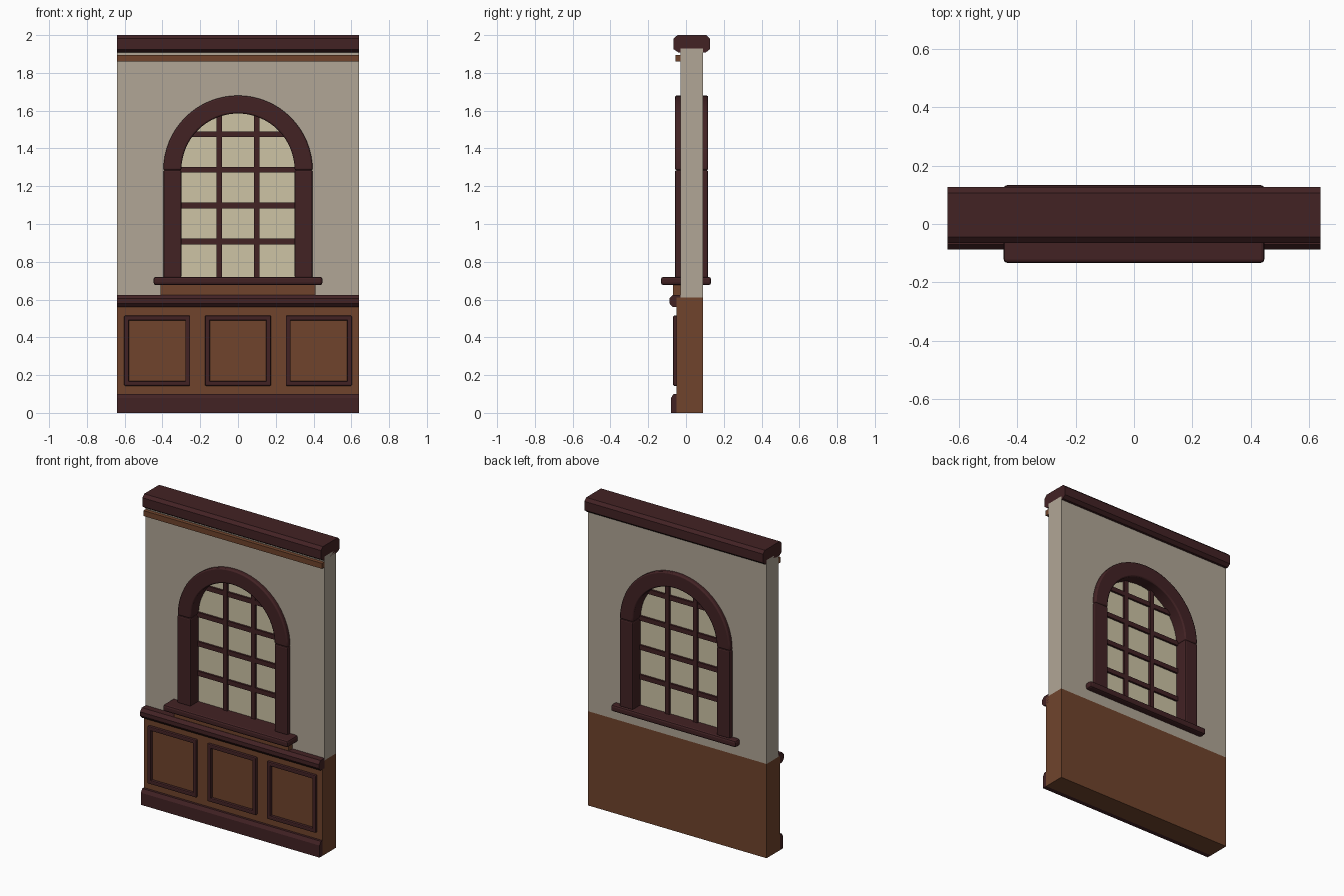
import bpy, bmesh, math

if "Cube" in bpy.data.objects:
    bpy.data.objects.remove(bpy.data.objects["Cube"])


def material(name, rgb):
    m = bpy.data.materials.new(name)
    lin = [((c / 255 + 0.055) / 1.055) ** 2.4 for c in rgb]
    m.diffuse_color = (*lin, 1)
    m.use_nodes = True
    m.node_tree.nodes["Principled BSDF"].inputs["Base Color"].default_value = m.diffuse_color
    return m


DARK = material("dark wood", (66, 34, 36))
BROWN = material("brown wood", (112, 68, 44))
PLASTER = material("plaster", (177, 166, 150))
PANE = material("cream glass", (205, 196, 165))

HALF = 0.64                     # half width of the wall section
SPRING = 1.285                  # height where the arch starts
R_IN, R_OUT = 0.30, 0.395       # arch radii


def prism(name, pts, axis, lo, hi, mat, bevel=0.0):
    """Extrude a closed outline: (y, z) along x, or (x, z) along y."""
    bm = bmesh.new()
    place = (lambda p, t: (t, p[0], p[1])) if axis == "x" else (lambda p, t: (p[0], t, p[1]))
    rings = [[bm.verts.new(place(p, t)) for p in pts] for t in (lo, hi)]
    n = len(pts)
    for i in range(n):
        j = (i + 1) % n
        bm.faces.new((rings[0][i], rings[0][j], rings[1][j], rings[1][i]))
    for ring in rings:
        bm.faces.new(ring)
    bmesh.ops.recalc_face_normals(bm, faces=bm.faces)
    me = bpy.data.meshes.new(name)
    bm.to_mesh(me)
    bm.free()
    ob = bpy.data.objects.new(name, me)
    bpy.context.collection.objects.link(ob)
    me.materials.append(mat)
    if bevel:
        b = ob.modifiers.new("bevel", "BEVEL")
        b.width, b.segments = bevel, 2
        b.limit_method, b.angle_limit = "ANGLE", math.radians(40)
    return ob


def box(name, x, y, z, mat, bevel=0.0):
    pts = [(x[0], z[0]), (x[1], z[0]), (x[1], z[1]), (x[0], z[1])]
    return prism(name, pts, "y", y[0], y[1], mat, bevel)


def arc(r, n=32):
    return [(r * math.cos(math.pi * i / n), SPRING + r * math.sin(math.pi * i / n))
            for i in range(n + 1)]


# Plaster wall with an arched opening
wall = box("plaster_wall", (-HALF, HALF), (-0.03, 0.09), (0.61, 1.93), PLASTER)
r = 0.35
cutter = prism("opening_cutter", [(-r, 0.70), (r, 0.70)] + arc(r), "y", -0.3, 0.3, PLASTER)
cutter.hide_render = True
cutter.hide_viewport = True
cut = wall.modifiers.new("opening", "BOOLEAN")
cut.operation, cut.object, cut.solver = "DIFFERENCE", cutter, "EXACT"

# Lower panelled wall
box("wainscot", (-HALF, HALF), (-0.05, 0.09), (0, 0.61), BROWN)

# Full-width mouldings, given as (y, z) profiles
prism("skirting", [(-0.05, 0), (-0.08, 0), (-0.08, 0.078), (-0.066, 0.1), (-0.05, 0.1)],
      "x", -HALF, HALF, DARK)
prism("chair_rail", [(-0.03, 0.56), (-0.07, 0.56), (-0.088, 0.58), (-0.088, 0.605),
                     (-0.07, 0.625), (-0.03, 0.625)], "x", -HALF, HALF, DARK)
prism("picture_rail", [(-0.03, 1.86), (-0.055, 1.86), (-0.055, 1.895), (-0.03, 1.895)],
      "x", -HALF, HALF, BROWN)
prism("cornice", [(-0.04, 1.908), (-0.065, 1.925), (-0.065, 1.982), (-0.045, 2.0),
                  (0.107, 2.0), (0.126, 1.982), (0.126, 1.925), (0.105, 1.908)],
      "x", -HALF, HALF, DARK)

# Three wainscot panels, each framed by four mouldings
w, x_half, z0, z1 = 0.026, 0.175, 0.143, 0.515
for k, cx in enumerate((-0.428, 0, 0.428), 1):
    a, b = cx - x_half, cx + x_half
    for side, xs, zs in (("left", (a, a + w), (z0, z1)), ("right", (b - w, b), (z0, z1)),
                         ("bottom", (a, b), (z0, z0 + w)), ("top", (a, b), (z1 - w, z1))):
        box(f"panel_{k}_{side}_moulding", xs, (-0.068, -0.045), zs, DARK, 0.006)

# Window surround: arch and two jambs
FRAME_Y = (-0.058, 0.117)
arch = prism("arch_frame", arc(R_OUT) + arc(R_IN)[::-1], "y", *FRAME_Y, DARK, 0.008)
bpy.context.view_layer.objects.active = arch
arch.select_set(True)
bpy.ops.object.shade_smooth_by_angle(angle=math.radians(30))
for name, s in (("left", -1), ("right", 1)):
    box(f"{name}_jamb", sorted((s * R_IN, s * R_OUT)), FRAME_Y, (0.715, SPRING), DARK, 0.008)

# Sill and the apron beneath it
box("sill", (-0.447, 0.447), (-0.133, 0.133), (0.677, 0.72), DARK, 0.012)
box("sill_apron", (-0.41, 0.41), (-0.068, -0.03), (0.615, 0.68), BROWN)

# Glass pane and glazing bars
r = 0.33
prism("glass", [(-r, 0.70), (r, 0.70)] + arc(r), "y", 0.025, 0.035, PANE)
for k, x in enumerate((-0.1, 0.1), 1):
    top = SPRING + math.sqrt(r * r - x * x)
    box(f"vertical_bar_{k}", (x - 0.015, x + 0.015), (0.01, 0.05), (0.70, top), DARK)
for k, z in enumerate((0.907, 1.098, 1.287, 1.475), 1):
    hw = math.sqrt(r * r - max(0, z - SPRING) ** 2)
    box(f"horizontal_bar_{k}", (-hw, hw), (0.012, 0.048), (z - 0.015, z + 0.015), DARK)
